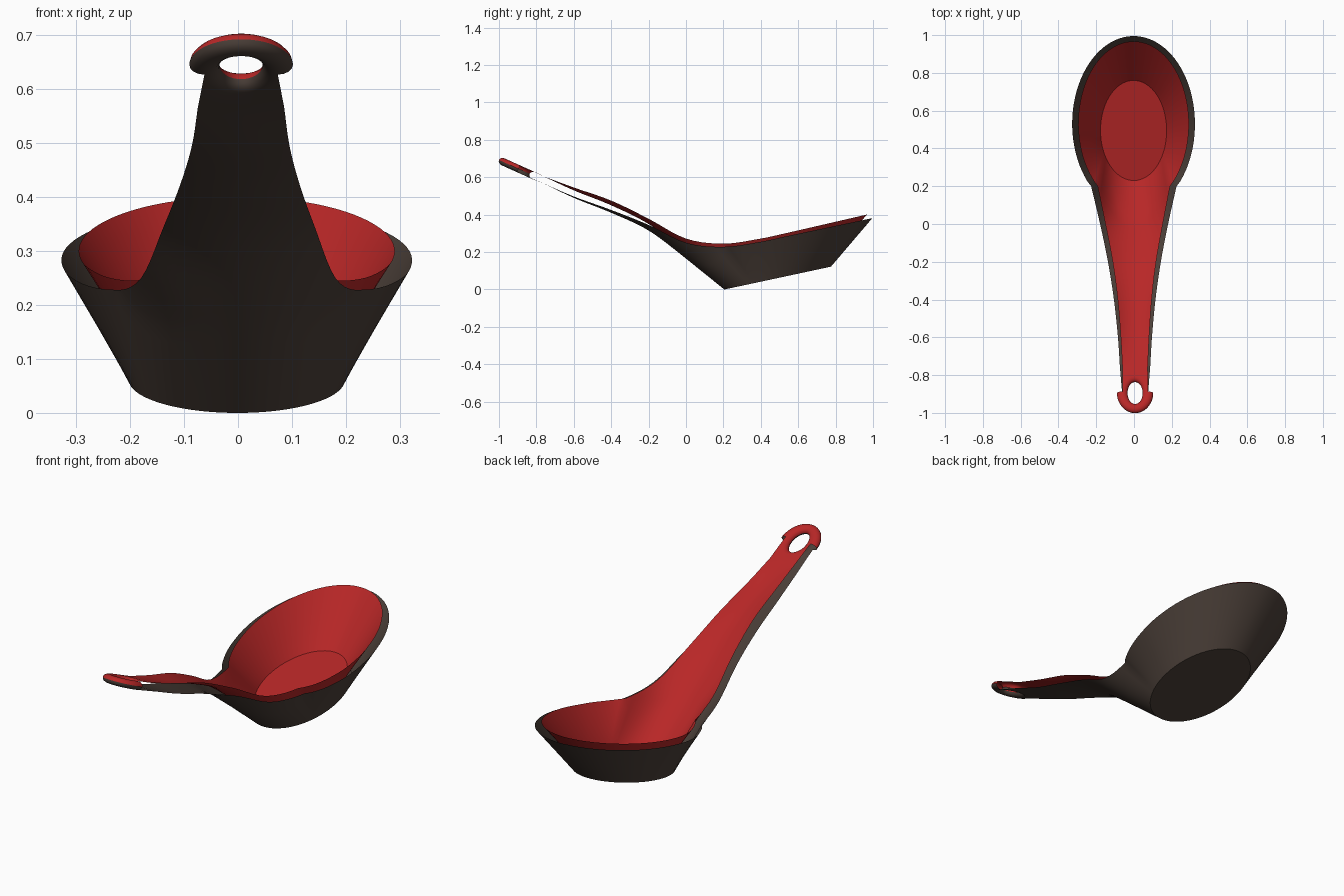
import bpy, bmesh, math
from mathutils import Vector

if "Cube" in bpy.data.objects:
    bpy.data.objects.remove(bpy.data.objects["Cube"])

N = 96                # columns around the bowl
FRONT = N // 6        # columns on each side of the front that flow into the handle
HANDLE_END = -0.76
RING_Y, RING_Z, RING_SLOPE = -0.895, 0.645, -0.45


def curve(points, y):
    """Smooth interpolation through (y, value) pairs."""
    n = len(points)
    y = min(max(y, points[0][0]), points[-1][0])
    i = max(k for k in range(n - 1) if points[k][0] <= y)

    def slope(k):
        a, b = points[max(k - 1, 0)], points[min(k + 1, n - 1)]
        return (b[1] - a[1]) / (b[0] - a[0])
    (y0, p), (y1, q) = points[i], points[i + 1]
    h = y1 - y0
    t = (y - y0) / h
    return (p * (2*t**3 - 3*t**2 + 1) + q * (3*t**2 - 2*t**3)
            + h * slope(i) * (t**3 - 2*t**2 + t) + h * slope(i + 1) * (t**3 - t**2))


def centre_x(y):
    return curve([(-1, 0.006), (-0.6, 0.005), (0.4, -0.002), (1, -0.002)], y)


def shell(name, color, width, edge, middle, rim, floor, side):
    """One open spoon sheet. side = 1 for the upper sheet, -1 for the lower."""
    bm = bmesh.new()
    rim_rx, rim_ry = rim
    floor_y, floor_rx, floor_ry, floor_z = floor

    def vert(x, y, z):
        return bm.verts.new((x + centre_x(y), y, z))

    def handle_point(s, y):
        m, e = curve(middle, y), curve(edge, y)
        return Vector((s * curve(width, y), y, m + (e - m) * s * s))

    def bridge(a, b, closed=False):
        n = len(a)
        for i in range(n if closed else n - 1):
            j = (i + 1) % n
            bm.faces.new((a[i], a[j], b[j], b[i]))

    # flat floor ring and the wall's upper end (rim, or neck of the handle)
    phi0 = math.acos((0.53 - 0.2) / rim_ry)
    low, high = [], []
    for i in range(-FRONT, N - FRONT):
        a = 2 * math.pi * i / N
        y = floor_y - floor_ry * math.cos(a)
        low.append(Vector((floor_rx * math.sin(a), y, floor_z + 0.214 * (y - 0.21))))
        if i <= FRONT:
            s = i / FRONT
            high.append(handle_point(s, 0.2 * s * s))
        else:
            f = (i - FRONT) / (N - 2 * FRONT)
            phi = phi0 + f * 2 * (math.pi - phi0)
            y = 0.53 - rim_ry * math.cos(phi)
            high.append(Vector((rim_rx * math.sin(phi), y, curve(edge, y))))

    # bowl
    rows = [[vert(*p.lerp(q, t / 6)) for p, q in zip(low, high)] for t in range(7)]
    bm.faces.new(rows[0])
    for a, b in zip(rows, rows[1:]):
        bridge(a, b, True)

    # handle
    row = rows[-1][:2 * FRONT + 1]
    for j in range(1, 25):
        new = []
        for i in range(2 * FRONT + 1):
            s = i / FRONT - 1
            y0 = 0.2 * s * s
            new.append(vert(*handle_point(s, y0 + (HANDLE_END - y0) * j / 24)))
        bridge(row, new)
        row = new

    # hanging ring: half of a flattened tube, only its inner lip on the handle side
    def ring_row(a0, a1, c):
        out = []
        for i in range(2 * FRONT + 1):
            a = a0 + (a1 - a0) * i / (2 * FRONT)
            x = (0.068 + 0.028 * math.cos(c)) * math.cos(a)
            y = RING_Y + (0.082 + 0.023 * math.cos(c)) * math.sin(a)
            z = RING_Z + RING_SLOPE * (y - RING_Y)
            h = 0.02 * side * math.sin(c)
            out.append(vert(x, y + 0.41 * h, z + 0.91 * h))
        return out
    for k in range(4, 9):
        new = ring_row(math.pi, 0, k * math.pi / 8)
        bridge(row, new)
        row = new
    row = ring_row(math.pi, 2 * math.pi, 0)
    for k in range(1, 9):
        new = ring_row(math.pi, 2 * math.pi, k * math.pi / 8)
        bridge(row, new)
        row = new

    bmesh.ops.remove_doubles(bm, verts=bm.verts, dist=0.0004)
    bmesh.ops.recalc_face_normals(bm, faces=bm.faces)
    bm.normal_update()
    big = max(bm.faces, key=lambda f: len(f.verts))
    if big.normal.z * side < 0:
        bmesh.ops.reverse_faces(bm, faces=bm.faces)
    me = bpy.data.meshes.new(name)
    bm.to_mesh(me)
    bm.free()
    ob = bpy.data.objects.new(name, me)
    bpy.context.collection.objects.link(ob)
    mat = bpy.data.materials.new(name + "_color")
    mat.diffuse_color = color
    mat.use_nodes = True
    mat.node_tree.nodes["Principled BSDF"].inputs["Base Color"].default_value = mat.diffuse_color
    me.materials.append(mat)
    bpy.ops.object.select_all(action='DESELECT')
    ob.select_set(True)
    bpy.context.view_layer.objects.active = ob
    bpy.ops.object.shade_smooth_by_angle(angle=math.radians(30))


# dark outer sheet
shell("outer_shell", (0.07, 0.05, 0.04, 1),
      width=[(-0.76, 0.08), (-0.6, 0.09), (-0.4, 0.11), (-0.2, 0.14), (0, 0.18), (0.2, 0.226)],
      edge=[(-0.76, 0.566), (-0.6, 0.497), (-0.4, 0.425), (-0.2, 0.345), (0, 0.25),
            (0.2, 0.228), (0.4, 0.255), (0.53, 0.283), (0.99, 0.38)],
      middle=[(-0.76, 0.566), (-0.6, 0.49), (-0.4, 0.41), (-0.2, 0.315), (0, 0.165), (0.2, 0.0)],
      rim=(0.325, 0.465), floor=(0.49, 0.2, 0.285, 0.001), side=-1)

# red inner sheet
shell("inner_lining", (0.48, 0.02, 0.02, 1),
      width=[(-0.76, 0.067), (-0.6, 0.075), (-0.4, 0.09), (-0.2, 0.115), (0, 0.152), (0.2, 0.192)],
      edge=[(-0.76, 0.604), (-0.6, 0.545), (-0.4, 0.475), (-0.2, 0.378), (0, 0.272),
            (0.2, 0.245), (0.4, 0.272), (0.53, 0.3), (0.965, 0.4)],
      middle=[(-0.76, 0.604), (-0.6, 0.53), (-0.4, 0.45), (-0.2, 0.35), (0, 0.205), (0.2, 0.03)],
      rim=(0.293, 0.437), floor=(0.495, 0.175, 0.265, 0.04), side=1)
